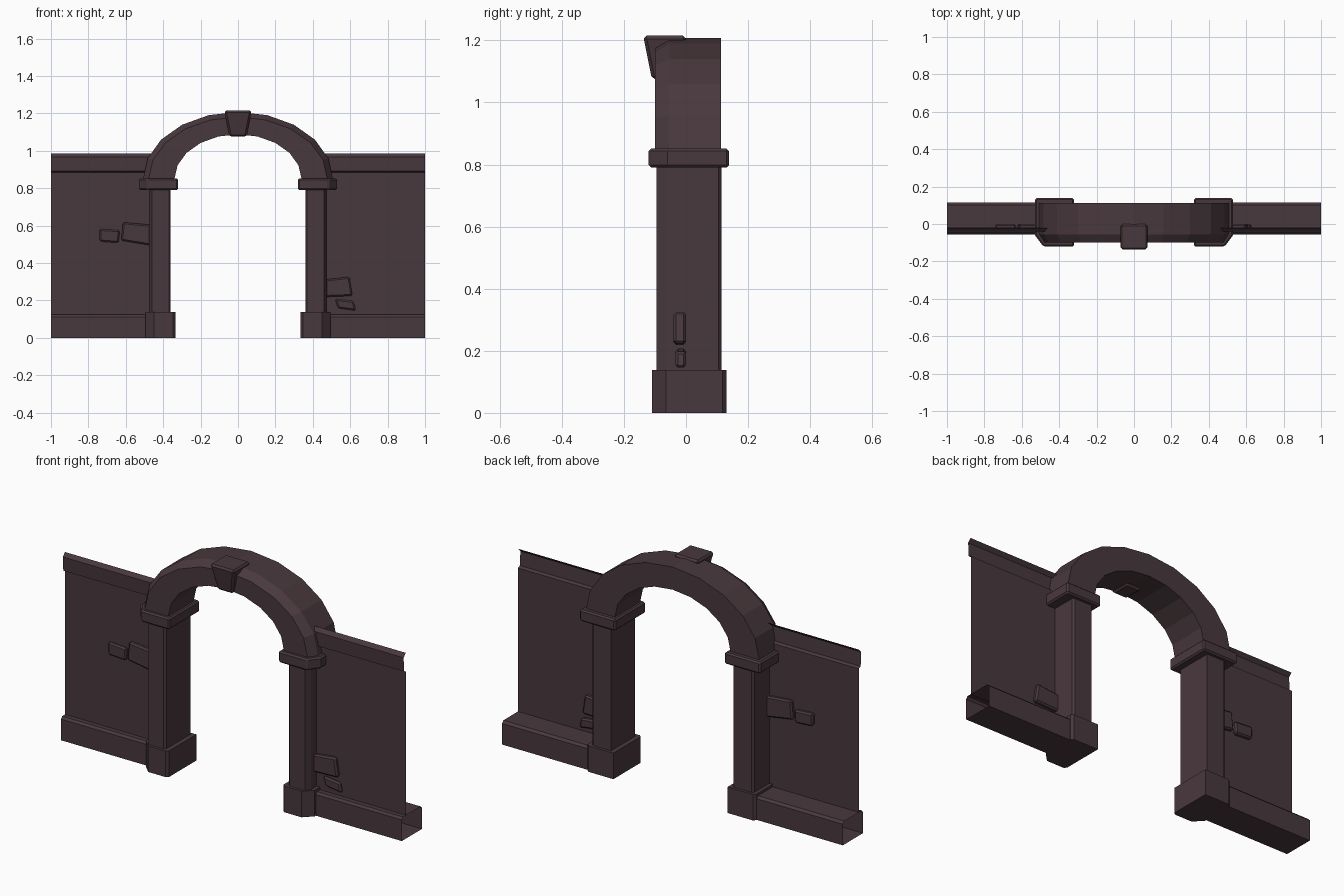
import bpy, bmesh, math

if "Cube" in bpy.data.objects:
    bpy.data.objects.remove(bpy.data.objects["Cube"])

stone = bpy.data.materials.new("dark_plum_stone")
stone.diffuse_color = (0.066, 0.040, 0.047, 1)
stone.use_nodes = True
stone.node_tree.nodes["Principled BSDF"].inputs["Base Color"].default_value = stone.diffuse_color


def finish(name, bm, bevel=0.0, mirror=False):
    bmesh.ops.recalc_face_normals(bm, faces=bm.faces)
    me = bpy.data.meshes.new(name)
    bm.to_mesh(me)
    bm.free()
    me.materials.append(stone)
    ob = bpy.data.objects.new(name, me)
    bpy.context.collection.objects.link(ob)
    if bevel:
        m = ob.modifiers.new("bevel", 'BEVEL')
        m.width = bevel
        m.segments = 1
        m.limit_method = 'ANGLE'
        m.angle_limit = math.radians(50)
    if mirror:
        m = ob.modifiers.new("mirror", 'MIRROR')
        m.use_mirror_merge = False
    return ob


def loft(name, rings, caps=True, closed=True, **kw):
    """Join successive rings of 3D points with quads."""
    bm = bmesh.new()
    vs = [[bm.verts.new(p) for p in r] for r in rings]
    n = len(rings[0])
    for a, b in zip(vs, vs[1:]):
        for i in range(n if closed else n - 1):
            j = (i + 1) % n
            bm.faces.new((a[i], a[j], b[j], b[i]))
    if caps:
        bm.faces.new(vs[0])
        bm.faces.new(vs[-1])
    return finish(name, bm, **kw)


def footprint(x0, x1, y0, y1, cx, cy, c):
    """Plan with a wide outer front chamfer and small other chamfers."""
    return [(x0, y0 + c), (x0 + c, y0), (x1 - cx, y0), (x1, y0 + cy),
            (x1, y1 - c), (x1 - c, y1), (x0, y1)]


def column(name, plan, z0, z1, **kw):
    loft(name, [[(x, y, z) for x, y in plan] for z in (z0, z1)], mirror=True, **kw)


# pillars with plinths and capitals
column("pillar", footprint(0.36, 0.475, -0.095, 0.115, 0.015, 0.03, 0.01), 0.1, 0.82)
column("pillar_plinth", footprint(0.335, 0.495, -0.11, 0.13, 0.045, 0.045, 0.012), 0, 0.138)
column("pillar_capital", footprint(0.32, 0.53, -0.12, 0.138, 0.045, 0.06, 0.008), 0.79, 0.852,
       bevel=0.008)

# elliptical arch with chamfered outer front edge
SEG = 10
rings = []
for i in range(SEG + 1):
    a = math.pi * i / SEG
    c, s = math.cos(a), math.sin(a)
    section = [(0.34, 0.24, -0.1), (0.478, 0.333, -0.1), (0.508, 0.36, -0.055),
               (0.508, 0.36, 0.112), (0.34, 0.24, 0.112)]
    rings.append([(rx * c, y, 0.848 + rz * s) for rx, rz, y in section])
loft("arch", rings)

# tapered keystone
loft("keystone", [
    [(-0.045, -0.11, 1.075), (0.045, -0.11, 1.075), (0.045, 0, 1.075), (-0.045, 0, 1.075)],
    [(-0.073, -0.138, 1.215), (0.073, -0.138, 1.215), (0.073, 0, 1.215), (-0.073, 0, 1.215)],
], bevel=0.01)


# thin wall sheet with coping, and open-ended wall footing
def strip(name, prof, closed):
    loft(name, [[(x, y, z) for y, z in prof] for x in (0.44, 1.0)],
         caps=False, closed=closed, mirror=True)


strip("wall_panel", [(-0.022, 0.986), (-0.04, 0.967), (-0.036, 0.892),
                     (-0.02, 0.885), (-0.02, 0.12)], False)
strip("wall_footing", [(-0.055, 0), (-0.055, 0.112), (-0.045, 0.124), (0.102, 0.124),
                       (0.114, 0.112), (0.114, 0)], True)


# loose stones set through the wall sheet
def wall_stone(name, outline, front):
    loft(name, [[(x, y, z) for x, z in outline] for y in (front, 0.0)], bevel=0.008)


wall_stone("left_large_stone", [(-0.625, 0.52), (-0.44, 0.49), (-0.44, 0.602), (-0.615, 0.618)], -0.04)
wall_stone("left_small_stone", [(-0.74, 0.515), (-0.638, 0.508), (-0.632, 0.575), (-0.742, 0.582)], -0.034)
wall_stone("right_large_stone", [(0.455, 0.218), (0.612, 0.224), (0.596, 0.326), (0.455, 0.31)], -0.04)
wall_stone("right_small_stone", [(0.535, 0.158), (0.63, 0.145), (0.618, 0.197), (0.518, 0.208)], -0.034)
